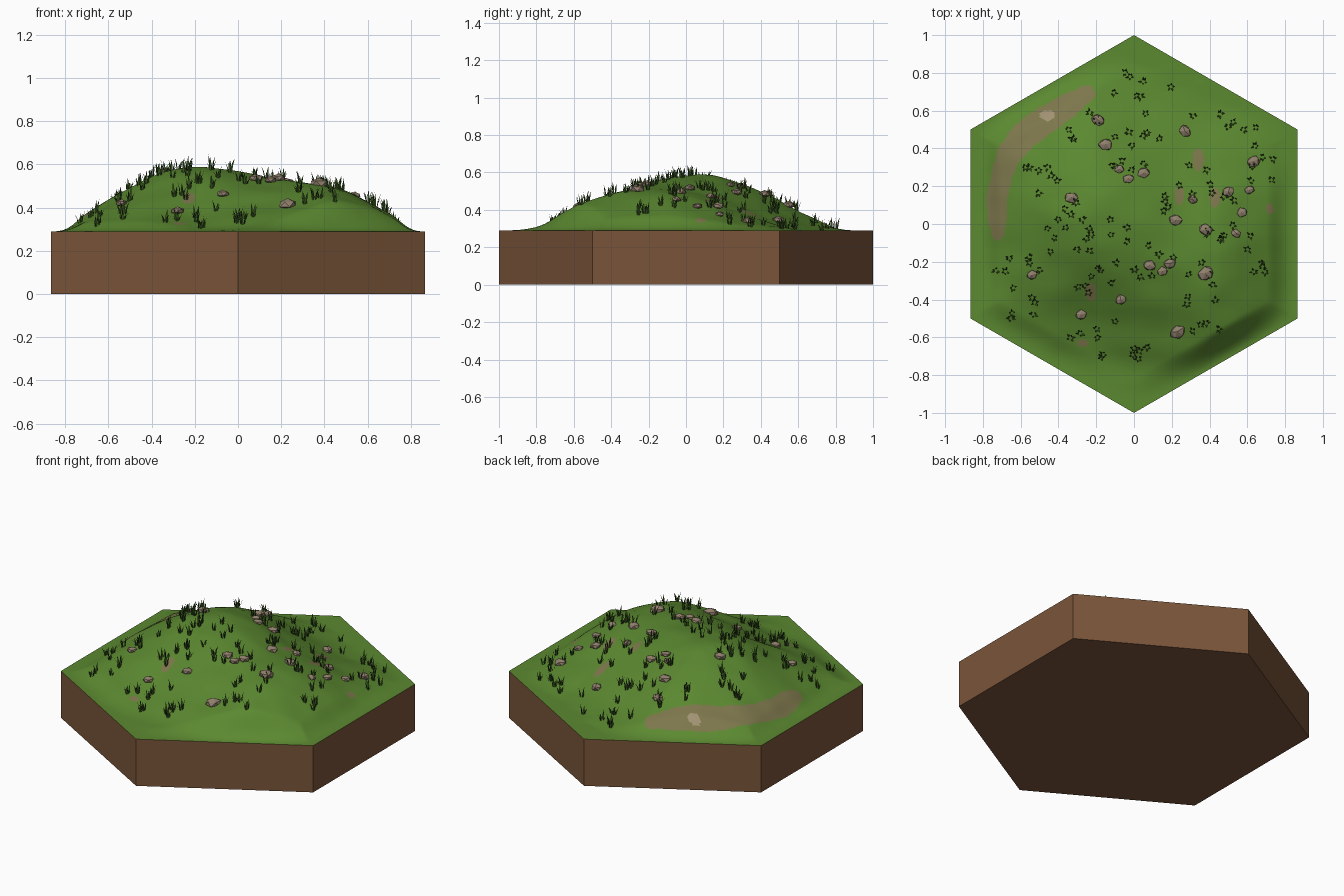
import bpy, bmesh, math, random
from mathutils import Vector, Matrix, noise

if "Cube" in bpy.data.objects:
    bpy.data.objects.remove(bpy.data.objects["Cube"])

random.seed(7)
BASE = 0.29      # height of the flat rim
AP = math.sqrt(3) / 2


def material(name, rgb):
    m = bpy.data.materials.new(name)
    m.diffuse_color = (*rgb, 1)
    m.use_nodes = True
    m.node_tree.nodes["Principled BSDF"].inputs["Base Color"].default_value = m.diffuse_color
    return m


GRASS = material("grass green", (0.105, 0.25, 0.03))
PATH = material("worn path", (0.205, 0.185, 0.072))
PALE = material("pale dirt", (0.36, 0.29, 0.17))
SOIL = material("brown soil", (0.195, 0.09, 0.042))
ROCK = material("grey brown rock", (0.28, 0.215, 0.15))
BLADE = material("dark grass", (0.04, 0.095, 0.014))


def add_object(name, bm, mats, smooth=False):
    me = bpy.data.meshes.new(name)
    for f in bm.faces:
        f.smooth = smooth
    bm.to_mesh(me)
    bm.free()
    for m in mats:
        me.materials.append(m)
    ob = bpy.data.objects.new(name, me)
    bpy.context.collection.objects.link(ob)
    return ob


def lerp_table(table, x):
    for (x0, h0), (x1, h1) in zip(table, table[1:]):
        if x0 <= x <= x1:
            return h0 + (h1 - h0) * (x - x0) / (x1 - x0)
    return 0


CREST = [(-0.87, 0), (-0.8, 0.02), (-0.6, 0.145), (-0.4, 0.255), (-0.3, 0.285), (-0.2, 0.298),
         (-0.1, 0.295), (0, 0.28), (0.2, 0.24), (0.4, 0.22), (0.5, 0.19), (0.6, 0.14), (0.8, 0.03), (0.87, 0)]


def edge_distance(x, y):
    return AP - max(abs(x), abs(0.5 * x + AP * y), abs(0.5 * x - AP * y))


def height(x, y):
    # crest profile along x, cosine bell across y, fading to the flat rim
    crest = sum(lerp_table(CREST, x + d) for d in (-0.04, 0, 0.04)) / 3
    centre = -0.02 - 0.45 * max(-0.2, min(0.4, x))
    u = min(1, abs(y - centre) / 0.9)
    bell = math.cos(u * math.pi / 2) ** 2
    t = max(0, min(1, edge_distance(x, y) / 0.16))
    fade = t * t * (3 - 2 * t)
    bumps = 0.009 * noise.noise(Vector((x * 5, y * 7, 0.3)))
    return BASE + max(0, crest * bell + bumps) * fade


# soil block: open-topped hexagonal prism
corners = [Vector((math.sin(i * math.pi / 3), math.cos(i * math.pi / 3), 0)) for i in range(6)]
bm = bmesh.new()
low = [bm.verts.new(c) for c in corners]
top = [bm.verts.new(c + Vector((0, 0, BASE))) for c in corners]
bm.faces.new(low)
for i in range(6):
    j = (i + 1) % 6
    bm.faces.new((low[j], low[i], top[i], top[j]))
bmesh.ops.recalc_face_normals(bm, faces=bm.faces)
# make sure the underside looks down
under = min(bm.faces, key=lambda f: f.calc_center_median().z)
if under.normal.z > 0:
    bmesh.ops.reverse_faces(bm, faces=bm.faces)
add_object("soil_block", bm, [SOIL])

# worn ground: points along the path (x, y, half width) and small oval patches
TRAIL = [(-0.25, 0.69, 0.045), (-0.36, 0.62, 0.065), (-0.47, 0.55, 0.075), (-0.58, 0.47, 0.075),
         (-0.66, 0.37, 0.065), (-0.70, 0.26, 0.055), (-0.725, 0.14, 0.055), (-0.725, 0.03, 0.05), (-0.72, -0.05, 0.035)]
PATCHES = [(0.34, 0.34, 0.03, 0.06), (0.24, 0.15, 0.025, 0.05), (0.43, 0.14, 0.03, 0.05),
           (0.72, 0.08, 0.02, 0.03), (-0.23, -0.36, 0.03, 0.05), (-0.27, -0.63, 0.03, 0.02)]


def on_trail(x, y, grow=0.0):
    for (ax, ay, aw), (bx, by, bw) in zip(TRAIL, TRAIL[1:]):
        dx, dy = bx - ax, by - ay
        t = max(0, min(1, ((x - ax) * dx + (y - ay) * dy) / (dx * dx + dy * dy)))
        if math.hypot(x - ax - t * dx, y - ay - t * dy) < aw + (bw - aw) * t + grow:
            return True
    return False


def ground_index(x, y):
    if math.hypot((x + 0.46) / 0.04, (y - 0.575) / 0.028) < 1:
        return 2
    if on_trail(x, y) or any(math.hypot((x - a) / w, (y - b) / h) < 1 for a, b, w, h in PATCHES):
        return 1
    return 0


# grassy hill: triangular lattice filling the hexagon
N = 72
bm = bmesh.new()
lattice = {}
for i in range(-N, N + 1):
    for j in range(max(-N, -i - N), min(N, N - i) + 1):
        x, y = AP * i / N, (j + i / 2) / N
        lattice[i, j] = bm.verts.new((x, y, height(x, y)))
for (i, j), v in lattice.items():
    for a, b in (((i + 1, j), (i, j + 1)), ((i, j + 1), (i - 1, j + 1))):
        if a in lattice and b in lattice:
            f = bm.faces.new((v, lattice[a], lattice[b]))
            c = f.calc_center_median()
            f.material_index = ground_index(c.x, c.y)
add_object("grassy_hill", bm, [GRASS, PATH, PALE], True)

# rocks: squashed, jittered icospheres half sunk in the ground (x, y, radius)
ROCKS = [(-0.19, 0.55, .04), (-0.15, 0.42, .04), (-0.08, 0.29, .03), (-0.03, 0.24, .03), (0.05, 0.27, .035),
         (-0.33, 0.14, .037), (0.27, 0.49, .038), (0.63, 0.33, .038), (0.50, 0.17, .035), (0.61, 0.18, .03),
         (0.31, 0.13, .03), (0.57, 0.06, .032), (0.22, 0.02, .037), (0.38, -0.03, .038), (0.54, -0.05, .028),
         (0.38, -0.26, .045), (0.08, -0.22, .035), (0.15, -0.25, .03), (0.19, -0.21, .035), (-0.07, -0.40, .033),
         (-0.28, -0.48, .033), (-0.54, -0.27, .03), (0.23, -0.57, .045)]
bm = bmesh.new()
for x, y, r in ROCKS:
    place = (Matrix.Translation((x, y, height(x, y) + 0.008)) @ Matrix.Rotation(random.uniform(-0.7, 0.7), 4, 'Z')
             @ Matrix.Diagonal((r, r * 0.82, r * 0.55, 1)))
    new = bmesh.ops.create_icosphere(bm, subdivisions=1, radius=1.05)["verts"]
    for v in new:
        v.co = place @ (v.co * random.uniform(0.85, 1.12))
add_object("rocks", bm, [ROCK])

# grass tufts: clusters of bent, tapering blades
CLUSTERS = [(0, .7), (-.3, .5), (-.58, .3), (-.45, .2), (-.05, .3), (-.25, -.15), (-.2, -.3), (-.65, -.2),
            (-.58, -.42), (-.2, -.6), (.05, -.65), (.1, -.2), (.3, -.35), (.42, -.5), (.45, -.1), (.67, -.25),
            (.25, .1), (.4, .25), (.5, .52), (.25, .68), (.68, .32), (-.4, 0), (0, .45), (-.1, -.1)]
bm = bmesh.new()


def add_blade(root, angle, tall, lean):
    out = Vector((math.cos(angle), math.sin(angle), 0))
    side = Vector((-out.y, out.x, 0)) * 0.0045
    mid = root + out * lean * 0.35 + Vector((0, 0, tall * 0.55))
    tip = root + out * lean + Vector((0, 0, tall))
    a, b, c, d, e = (bm.verts.new(p) for p in (root - side, root + side, mid + side, mid - side, tip))
    bm.faces.new((a, b, c, d))
    bm.faces.new((d, c, e))


for cx, cy in CLUSTERS:
    for k in range(6):
        x, y = random.gauss(cx, 0.07), random.gauss(cy, 0.07)
        if edge_distance(x, y) < 0.09 or on_trail(x, y, -0.01):
            continue
        turn = random.uniform(0, 6.28)
        for b in range(5):
            angle = turn + b * 1.257 + random.uniform(-0.4, 0.4)
            px, py = x + 0.008 * math.cos(angle), y + 0.008 * math.sin(angle)
            add_blade(Vector((px, py, height(px, py) - 0.006)), angle,
                      random.uniform(0.03, 0.07), random.uniform(0.008, 0.022))
add_object("grass_tufts", bm, [BLADE])
